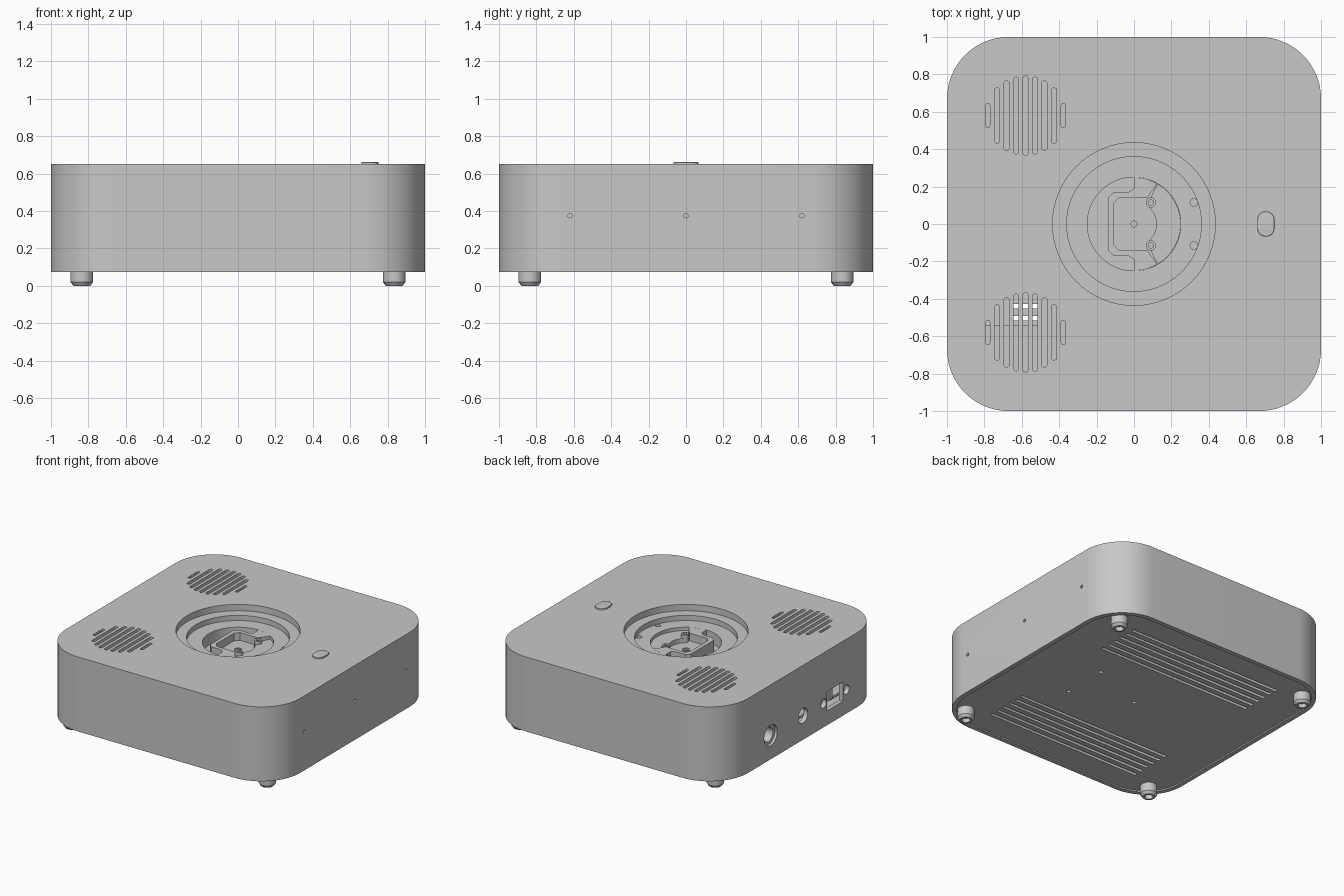
import bpy, bmesh, math
from math import sin, cos, pi, radians, sqrt
from mathutils import Matrix

default = bpy.data.objects.get("Cube")
if default:
    bpy.data.objects.remove(default, do_unlink=True)

grey = bpy.data.materials.new("light_grey")
grey.use_nodes = True
grey.diffuse_color = (0.58, 0.58, 0.58, 1)
grey.node_tree.nodes["Principled BSDF"].inputs["Base Color"].default_value = (0.58, 0.58, 0.58, 1)


# ---- outlines ----
def arc(r, a0, a1, n, cx=0, cy=0):
    return [(cx + r * cos(radians(a0 + (a1 - a0) * i / n)),
             cy + r * sin(radians(a0 + (a1 - a0) * i / n))) for i in range(n + 1)]


def circle(r, cx=0, cy=0, n=24):
    return arc(r, 0, 360, n, cx, cy)[:-1]


def rounded_square(half, r):
    c = half - r
    corners = ((c, c, 0), (-c, c, 90), (-c, -c, 180), (c, -c, 270))
    return [p for x, y, a in corners for p in arc(r, a, a + 90, 16, x, y)]


def slot(cx, cy, half_length, r, along_x=False):
    d = half_length - r
    if along_x:
        return arc(r, -90, 90, 8, cx + d, cy) + arc(r, 90, 270, 8, cx - d, cy)
    return arc(r, 0, 180, 8, cx, cy + d) + arc(r, 180, 360, 8, cx, cy - d)


def box(x0, x1, y0, y1):
    return [(x0, y0), (x1, y0), (x1, y1), (x0, y1)]


# ---- solids ----
def prism(bm, outline, z0, z1, matrix=Matrix()):
    low = [bm.verts.new(matrix @ Matrix.Translation((x, y, z0)).translation) for x, y in outline]
    high = [bm.verts.new(matrix @ Matrix.Translation((x, y, z1)).translation) for x, y in outline]
    n = len(outline)
    bm.faces.new(low[::-1])
    top = bm.faces.new(high)
    for i in range(n):
        j = (i + 1) % n
        bm.faces.new((low[i], low[j], high[j], high[i]))
    return top


def finish(bm, name):
    bmesh.ops.recalc_face_normals(bm, faces=bm.faces)
    mesh = bpy.data.meshes.new(name)
    bm.to_mesh(mesh)
    bm.free()
    mesh.materials.append(grey)
    ob = bpy.data.objects.new(name, mesh)
    bpy.context.collection.objects.link(ob)
    return ob


def solid(name, outline, z0, z1, bevel=0.0):
    bm = bmesh.new()
    top = prism(bm, outline, z0, z1)
    if bevel:
        bmesh.ops.bevel(bm, geom=list(top.edges), offset=bevel, segments=5,
                        profile=0.5, affect='EDGES')
    return finish(bm, name)


def lathe(name, profile, matrix, steps=32):
    bm = bmesh.new()
    vs = [bm.verts.new((r, 0, z)) for r, z in profile]
    es = [bm.edges.new(p) for p in zip(vs, vs[1:])]
    bmesh.ops.spin(bm, geom=vs + es, cent=(0, 0, 0), axis=(0, 0, 1), angle=2 * pi, steps=steps)
    bmesh.ops.remove_doubles(bm, verts=bm.verts, dist=0.0001)
    bm.transform(matrix)
    return finish(bm, name)


def activate(ob):
    bpy.ops.object.select_all(action='DESELECT')
    ob.select_set(True)
    bpy.context.view_layer.objects.active = ob


def cut(ob, pieces):
    """Subtract a list of (outline, z0, z1[, matrix]) prisms."""
    bm = bmesh.new()
    for piece in pieces:
        prism(bm, *piece)
    cutter = finish(bm, "cutter")
    cutter.hide_render = True
    mod = ob.modifiers.new("cut", 'BOOLEAN')
    mod.operation, mod.solver, mod.object = 'DIFFERENCE', 'EXACT', cutter
    activate(ob)
    bpy.ops.object.modifier_apply(modifier=mod.name)
    bpy.data.objects.remove(cutter, do_unlink=True)


# Prism frame whose local axes (x, y, z) become world (y, z, x)
SIDE = Matrix(((0, 0, 1, 0), (1, 0, 0, 0), (0, 1, 0, 0), (0, 0, 0, 1)))
parts = []

# ---- housing: filleted shell, open below ----
housing = solid("housing", rounded_square(1.0, 0.33), 0.075, 0.65, 0.035)
cut(housing, [(rounded_square(0.965, 0.295), -0.1, 0.61)])
openings = [(circle(0.435, n=64), 0.55, 0.8)]
for gy in (-0.58, 0.58):                       # round speaker grilles
    for i in range(-4, 5):
        off = i * 0.0505
        r = 0.0135 if abs(i) < 4 else 0.011
        openings.append((slot(-0.58 + off, gy, sqrt(0.212 ** 2 - off ** 2), r), 0.55, 0.8))
for hy in (-0.62, 0, 0.62):                    # pin holes
    openings.append((circle(0.012, hy, 0.375, 12), 0.9, 1.1, SIDE))
for hy, r in ((0.395, 0.08), (0, 0.058), (-0.25, 0.035), (-0.53, 0.035)):
    openings.append((circle(r, hy, 0.26), -1.1, -0.9, SIDE))
openings.append((box(-0.49, -0.29, 0.185, 0.335), -1.1, -0.9, SIDE))
cut(housing, openings)
parts.append(housing)

# ---- bottom plate with vents ----
base = solid("bottom_plate", rounded_square(0.968, 0.298), 0.085, 0.11)
vents = [(slot(0, s * (0.44 + 0.065 * k), 0.66, 0.012, True), 0, 0.2)
         for s in (-1, 1) for k in range(6)]
vents += [(circle(0.015, x, y, 16), 0, 0.2) for x, y in ((0, 0), (0.45, 0.175), (0.45, -0.175))]
cut(base, vents)
parts.append(base)

# ---- feet with a recessed centre ----
foot_profile = [(0, 0.03), (0.028, 0.03), (0.03, 0), (0.045, 0), (0.06, 0.02), (0.06, 0.09), (0, 0.09)]
for fx, sx in (("left", 1), ("right", -1)):
    for fy, sy in (("front", -1), ("back", 1)):
        parts.append(lathe(f"foot_{fy}_{fx}", foot_profile,
                           Matrix.Translation((sx * 0.835, sy * 0.835, 0))))

# ---- stepped well in the top ----
well = lathe("stepped_well", [(0, 0.47), (0.25, 0.47), (0.25, 0.56), (0.36, 0.56), (0.36, 0.6),
                              (0.437, 0.6), (0.437, 0.612), (0.46, 0.612), (0.46, 0.43), (0, 0.43)],
             Matrix(), 64)
cut(well, [(circle(0.02, 0.32, y, 16), 0.5, 0.7) for y in (-0.115, 0.115)])
parts.append(well)

# ---- mount inside the well ----
R = 0.249
outer = [(0, 0.19), (-0.03, 0.17), (-0.11, 0.17), (-0.14, 0.14)]
outer += [(x, -y) for x, y in reversed(outer)]
pocket = [(0.07, 0.14), (-0.08, 0.14), (-0.11, 0.11)]
pocket += [(x, -y) for x, y in reversed(pocket)]
mount = solid("mount_base", arc(R, -90, 90, 32) + outer, 0.46, 0.5)
cut(mount, [(circle(0.016, n=16), 0.48, 0.6)])
parts.append(mount)
parts.append(solid("mount_wall", outer[::-1] + arc(R, 90, 60, 6) + pocket + arc(R, -60, -90, 6)[:],
                   0.495, 0.56))
parts.append(solid("mount_step", arc(R, -60, 60, 20) + arc(0.12, 55, -55, 14), 0.495, 0.535))
for y in (-0.115, 0.115):
    parts.append(lathe("mount_boss", [(0, 0.545), (0.014, 0.545), (0.014, 0.56), (0.027, 0.56),
                                      (0.027, 0.49), (0, 0.49)],
                       Matrix.Translation((0.09, y, 0)), 20))
parts.append(lathe("centre_collar", [(0.016, 0.49), (0.016, 0.506), (0.028, 0.506), (0.028, 0.49)],
                   Matrix(), 20))

# ---- oval button ----
parts.append(solid("button", slot(0.705, 0, 0.068, 0.046), 0.62, 0.661, 0.004))

# ---- sockets behind the right side openings ----
ring = [(0.055, 0), (0.055, 0.1), (0.08, 0.1), (0.08, 0), (0.055, 0)]
turn = Matrix.Rotation(pi / 2, 4, 'Y')
parts.append(lathe("jack_ring", ring, Matrix.Translation((-0.98, 0.395, 0.26)) @ turn))
bm = bmesh.new()
prism(bm, box(-0.5, -0.28, 0.175, 0.345), -0.9, -0.8, SIDE)
prism(bm, circle(0.085, 0.395, 0.26), -0.88, -0.8, SIDE)
prism(bm, circle(0.07, 0, 0.26), -0.88, -0.8, SIDE)
parts.append(finish(bm, "socket_bodies"))

# ---- inner boards seen through the grilles ----
bm = bmesh.new()
for bounds in ((-0.51, 0.8, -0.8, 0.8), (-0.85, -0.51, -0.8, -0.54), (-0.85, -0.51, -0.3, 0.8)):
    prism(bm, box(*bounds), 0.13, 0.15)
parts.append(finish(bm, "inner_boards"))

for ob in parts:
    activate(ob)
    bpy.ops.object.shade_smooth_by_angle(angle=radians(30))
